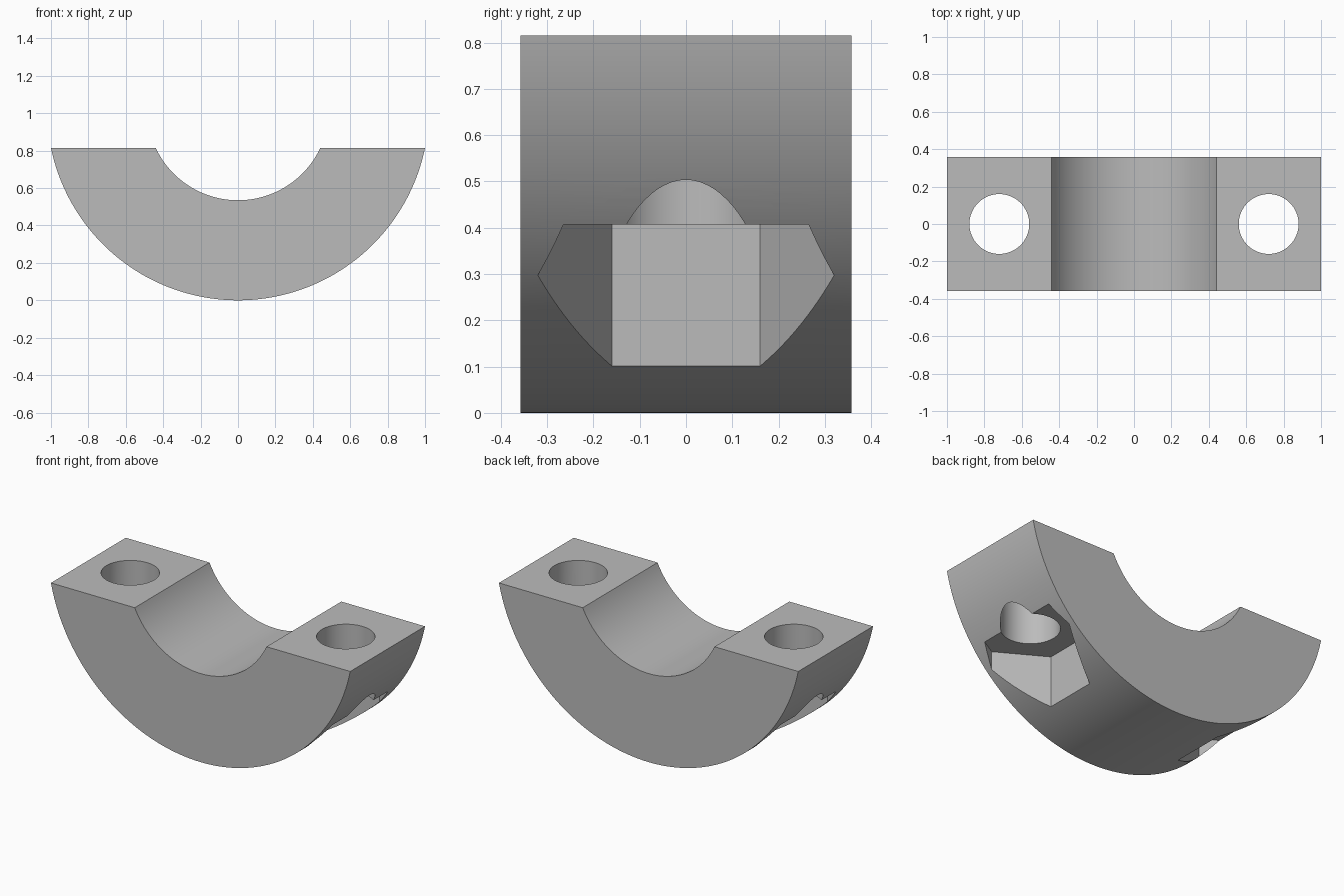
import bpy
import bmesh
from math import pi, sin, cos, acos

if "Cube" in bpy.data.objects:
    bpy.data.objects.remove(bpy.data.objects["Cube"], do_unlink=True)

DEPTH = 0.714        # front to back
TOP = 0.815          # flat clamping face
AXIS = 1.021         # height of the shared arc centre
OUTER, INNER = 1.021, 0.486
BOLT_X, BOLT_R = 0.72, 0.16
NUT_R, NUT_TOP = 0.32, 0.407

grey = bpy.data.materials.new("plain grey")
grey.use_nodes = True
colour = (0.5, 0.5, 0.5, 1)
grey.diffuse_color = colour
grey.node_tree.nodes["Principled BSDF"].inputs["Base Color"].default_value = colour


def arc(radius, steps):
    """Points along the lower arc, left to right, ending on the flat top."""
    half = acos((AXIS - TOP) / radius)
    angles = [half * (2 * i / steps - 1) for i in range(steps + 1)]
    return [(radius * sin(a), AXIS - radius * cos(a)) for a in angles]


def prism(name, points, offset):
    """Extrude a closed polygon along the given vector."""
    bm = bmesh.new()
    face = bm.faces.new([bm.verts.new(p) for p in points])
    extruded = bmesh.ops.extrude_face_region(bm, geom=[face])["geom"]
    moved = [v for v in extruded if isinstance(v, bmesh.types.BMVert)]
    bmesh.ops.translate(bm, verts=moved, vec=offset)
    bmesh.ops.recalc_face_normals(bm, faces=bm.faces)
    mesh = bpy.data.meshes.new(name)
    bm.to_mesh(mesh)
    bm.free()
    obj = bpy.data.objects.new(name, mesh)
    bpy.context.collection.objects.link(obj)
    mesh.materials.append(grey)
    return obj


def polygon(x, radius, sides, z):
    return [(x + radius * sin(2 * pi * i / sides),
             radius * cos(2 * pi * i / sides), z) for i in range(sides)]


# Half-ring body
profile = arc(OUTER, 96) + arc(INNER, 64)[::-1]
body = prism("clamp_half", [(x, -DEPTH / 2, z) for x, z in profile], (0, DEPTH, 0))
bpy.context.view_layer.objects.active = body
body.select_set(True)

# Bolt holes from the top and hexagonal nut pockets from below
for side in (-1, 1):
    x = side * BOLT_X
    cutters = (
        prism("bolt_hole_cutter", polygon(x, BOLT_R, 64, -0.1), (0, 0, 1)),
        prism("nut_pocket_cutter", polygon(x, NUT_R, 6, -0.1), (0, 0, NUT_TOP + 0.1)),
    )
    for cutter in cutters:
        cutter.hide_render = True
        cut = body.modifiers.new("cut", "BOOLEAN")
        cut.operation = "DIFFERENCE"
        cut.solver = "EXACT"
        cut.object = cutter
        bpy.ops.object.modifier_apply(modifier=cut.name)
        bpy.data.objects.remove(cutter, do_unlink=True)

bpy.ops.object.shade_smooth_by_angle(angle=pi / 6)
